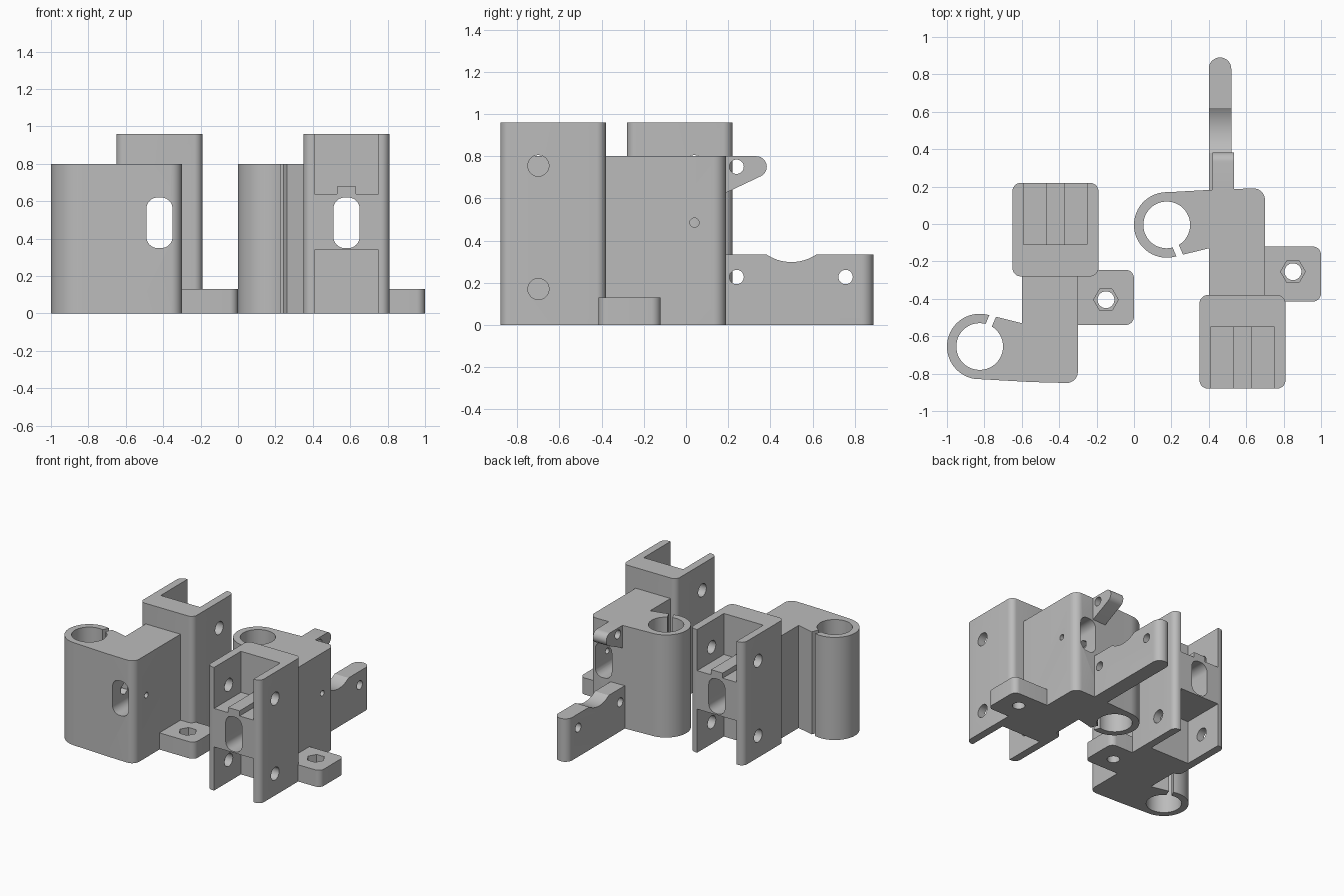
import bpy, bmesh
from math import cos, sin, radians
from mathutils import Vector, Matrix

cube = bpy.data.objects.get("Cube")
if cube:
    bpy.data.objects.remove(cube)

grey = bpy.data.materials.new("plain grey")
grey.use_nodes = True
COLOUR = (0.5, 0.5, 0.5, 1)
grey.diffuse_color = COLOUR
grey.node_tree.nodes["Principled BSDF"].inputs["Base Color"].default_value = COLOUR


def arc(cx, cy, r, start, end, n=12):
    angles = [radians(start + (end - start) * i / n) for i in range(n + 1)]
    return [(cx + r * cos(a), cy + r * sin(a)) for a in angles]


def circle(cx, cy, r, n=40, turn=0):
    return arc(cx, cy, r, turn, turn + 360, n)[:-1]


def rounded(corners, n=8):
    """Outline from (x, y, radius) corners, filleting the ones with a radius."""
    out = []
    for i, (x, y, r) in enumerate(corners):
        p = Vector((x, y))
        if not r:
            out.append((x, y))
            continue
        d1 = (Vector(corners[i - 1][:2]) - p).normalized()
        d2 = (Vector(corners[(i + 1) % len(corners)][:2]) - p).normalized()
        mid = p + (d1 + d2) * r
        for k in range(n + 1):
            t = radians(90 * k / n)
            out.append(tuple(mid - d2 * r * cos(t) - d1 * r * sin(t)))
    return out


def rect(x0, x1, y0, y1, r=0):
    return rounded([(x0, y0, r), (x1, y0, r), (x1, y1, r), (x0, y1, r)])


def prism(name, outline, lo, hi, axis="z"):
    """Extrude an outline along an axis; outline uses the other two axes in order."""
    place = {"x": lambda u, v, w: (w, u, v),
             "y": lambda u, v, w: (u, w, v),
             "z": lambda u, v, w: (u, v, w)}[axis]
    bm = bmesh.new()
    face = bm.faces.new([bm.verts.new(place(u, v, lo)) for u, v in outline])
    grown = bmesh.ops.extrude_face_region(bm, geom=[face])["geom"]
    shift = Vector(place(0, 0, hi - lo))
    bmesh.ops.translate(bm, vec=shift, verts=[g for g in grown if isinstance(g, bmesh.types.BMVert)])
    bmesh.ops.recalc_face_normals(bm, faces=bm.faces)
    mesh = bpy.data.meshes.new(name)
    bm.to_mesh(mesh)
    bm.free()
    mesh.materials.append(grey)
    obj = bpy.data.objects.new(name, mesh)
    bpy.context.collection.objects.link(obj)
    return obj


def activate(obj):
    bpy.ops.object.select_all(action="DESELECT")
    obj.select_set(True)
    bpy.context.view_layer.objects.active = obj


def cut(obj, *cutters):
    activate(obj)
    for c in cutters:
        mod = obj.modifiers.new("cut", "BOOLEAN")
        mod.operation = "DIFFERENCE"
        mod.solver = "EXACT"
        mod.object = c
        bpy.ops.object.modifier_apply(modifier=mod.name)
        bpy.data.objects.remove(c)


def hole(cx, cy, r, lo, hi, axis, n=40, turn=0):
    return prism("cutter", circle(cx, cy, r, n, turn), lo, hi, axis)


def window():
    return prism("cutter", rect(0.51, 0.65, 0.35, 0.62, 0.06), -1, 0.5, "y")


def bracket(side):
    # Clamp tube and body in one outline
    tx, ty = 0.175, -0.005
    outline = arc(tx, ty, 0.175, 88, 283, 48)
    outline += [(0.40, -0.13), (0.40, -0.38), (0.70, -0.38)]
    outline += arc(0.64, 0.13, 0.06, 0, 90, 8) + [(0.45, 0.185)]
    body = prism(side + "_clamp_body", outline, 0, 0.80)
    slit = prism("cutter", rect(0.09, 0.25, -0.018, 0.018), -0.1, 1)
    slit.data.transform(Matrix.Translation((tx, ty, 0)) @ Matrix.Rotation(radians(-67), 4, "Z"))
    cut(body, hole(tx, ty, 0.125, -0.1, 1, "z", 48), slit, window(),
        hole(0.04, 0.485, 0.022, 0.20, 0.9, "x", 20),
        hole(0.04, 0.485, 0.045, 0.46, 0.55, "x", 6, 30))

    # Channel holder with pockets above and below a solid middle
    holder = prism(side + "_channel_holder", rect(0.35, 0.81, -0.88, -0.38, 0.045), 0, 0.96)
    pocket = rect(0.41, 0.75, -1, -0.55)
    cut(holder, prism("cutter", pocket, 0.64, 1.1), prism("cutter", pocket, -0.1, 0.34),
        window(), *[hole(-0.70, z, 0.05, 0.2, 1, "x") for z in (0.17, 0.755)])
    rib = prism(side + "_holder_rib", rect(0.53, 0.63, -0.88, -0.55), 0.64, 0.68)

    # Mounting lug with nut recess
    lug = prism(side + "_mounting_lug", rounded([
        (0.70, -0.415, 0), (1.0, -0.415, 0.045), (1.0, -0.12, 0.045), (0.70, -0.12, 0)]), 0, 0.13)
    cut(lug, hole(0.85, -0.255, 0.045, -0.1, 0.3, "z"),
        hole(0.85, -0.255, 0.066, 0.07, 0.3, "z", 6))
    return [body, holder, rib, lug]


left = bracket("left")
right = bracket("right")

# The right bracket is a mirrored copy without arms
for obj in right:
    obj.data.transform(Matrix.Translation((-1, -0.66, 0)) @ Matrix.Diagonal((1, -1, 1, 1)))
    obj.data.flip_normals()

# Long lower arm with a scooped top
arm = prism("lower_arm", rounded([
    (0.40, 0.18, 0), (0.52, 0.18, 0), (0.52, 0.89, 0.059), (0.40, 0.89, 0.059)]), 0, 0.335)
cut(arm, hole(0.50, 0.511, 0.213, 0.2, 0.8, "x", 80),
    *[hole(y, 0.227, 0.034, 0.2, 0.8, "x") for y in (0.24, 0.757)])

# Short upper hook
hook = prism("upper_hook", [(0.18, 0.80), (0.18, 0.622)] + arc(0.333, 0.75, 0.05, -65, 90),
             0.42, 0.535, "x")
cut(hook, hole(0.24, 0.75, 0.034, 0.2, 0.8, "x"))

for obj in left + right + [arm, hook]:
    activate(obj)
    bpy.ops.object.shade_smooth_by_angle(angle=radians(30))
